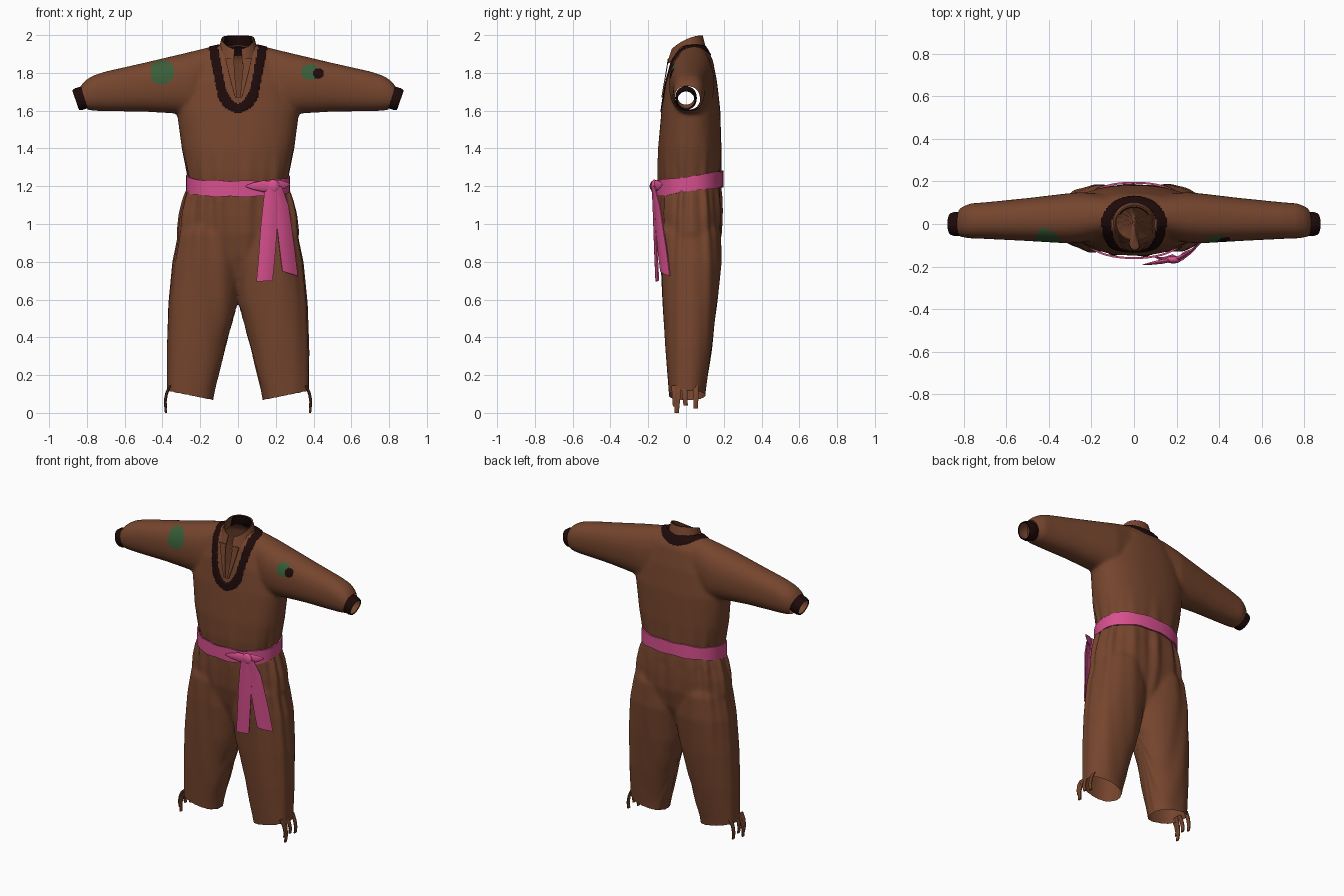
import bpy, bmesh, math
from mathutils import Vector as V

if "Cube" in bpy.data.objects:
    bpy.data.objects.remove(bpy.data.objects["Cube"])


def material(name, rgb):
    m = bpy.data.materials.new(name)
    m.diffuse_color = (*rgb, 1)
    m.use_nodes = True
    m.node_tree.nodes["Principled BSDF"].inputs["Base Color"].default_value = m.diffuse_color
    return m


BROWN = material("brown cloth", (0.18, 0.06, 0.027))
DARK = material("dark trim", (0.013, 0.003, 0.003))
PINK = material("pink sash", (0.68, 0.08, 0.27))
GREEN = material("green patch", (0.042, 0.11, 0.04))


def oval(c, u, v, n=2.3, count=56):
    """Superellipse ring around c with half axes u and v."""
    pts = []
    for i in range(count):
        a = 2 * math.pi * i / count
        p, q = math.cos(a), math.sin(a)
        pts.append(V(c) + V(u) * math.copysign(abs(p) ** (2 / n), p)
                   + V(v) * math.copysign(abs(q) ** (2 / n), q))
    return pts


def loft(name, rings, mats, closed=True, caps=False, thick=0):
    bm = bmesh.new()
    rows = [[bm.verts.new(p) for p in r] for r in rings]
    n = len(rows[0])
    for a, b in zip(rows, rows[1:]):
        for i in range(n if closed else n - 1):
            j = (i + 1) % n
            bm.faces.new((a[i], a[j], b[j], b[i]))
    if caps:
        bm.faces.new(rows[0])
        bm.faces.new(rows[-1])
    bmesh.ops.recalc_face_normals(bm, faces=bm.faces)
    me = bpy.data.meshes.new(name)
    bm.to_mesh(me)
    bm.free()
    for m in mats:
        me.materials.append(m)
    me.shade_smooth()
    ob = bpy.data.objects.new(name, me)
    bpy.context.collection.objects.link(ob)
    if thick:
        s = ob.modifiers.new("thickness", 'SOLIDIFY')
        s.thickness = thick
        s.offset = -1 if len(mats) > 1 else 0
        s.material_offset = len(mats) - 1
    return ob


def z_ring(z, x0, x1, y0, y1, n=2.3):
    return oval(((x0 + x1) / 2, (y0 + y1) / 2, z), ((x1 - x0) / 2, 0, 0), (0, (y1 - y0) / 2, 0), n)


def x_ring(x, top, bottom, y0, y1):
    return oval((x, (y0 + y1) / 2, (top + bottom) / 2), (0, (y1 - y0) / 2, 0), (0, 0, (top - bottom) / 2))


# Solid volumes of the garment: trunk, sleeves, legs (z, half width, front, back)
trunk = [(.63, .05, -.03, .06), (.72, .15, -.07, .11), (.83, .28, -.11, .16), (.95, .322, -.137, .185),
         (1.05, .31, -.145, .188), (1.15, .282, -.148, .185), (1.21, .258, -.145, .18), (1.27, .27, -.15, .185),
         (1.4, .298, -.148, .187), (1.6, .325, -.13, .182), (1.75, .3, -.11, .165), (1.87, .22, -.08, .142),
         (1.945, .12, -.04, .1)]
body = loft("garment_body", [z_ring(z, -w, w, f, b) for z, w, f, b in trunk], [BROWN, DARK, GREEN], caps=True)
half = [(.0, 1.95, 1.62, -.05, .12), (.15, 1.937, 1.6, -.065, .14), (.25, 1.912, 1.575, -.088, .15),
        (.33, 1.893, 1.585, -.09, .142), (.5, 1.853, 1.595, -.08, .122), (.7, 1.808, 1.597, -.07, .102),
        (.77, 1.785, 1.6, -.068, .097), (.81, 1.76, 1.607, -.062, .08), (.845, 1.715, 1.62, -.05, .05)]
stations = [(-s[0], *s[1:]) for s in half[:0:-1]] + half
parts = [loft("sleeves", [x_ring(*s) for s in stations], [BROWN], caps=True)]
legs = [(.02, .14, .37, -.085, .095), (.12, .122, .378, -.092, .103), (.35, .066, .377, -.108, .138),
        (.58, .004, .368, -.122, .165), (.8, -.025, .345, -.133, .185), (.95, .0, .312, -.135, .18),
        (1.05, .04, .26, -.105, .145), (1.14, .1, .18, -.04, .08)]
for s in (-1, 1):
    parts.append(loft("leg", [z_ring(z, *sorted((s * a, s * b)), f, k) for z, a, b, f, k in legs], [BROWN], caps=True))

# Fuse into one cloth surface
for o in parts + [body]:
    o.select_set(True)
bpy.context.view_layer.objects.active = body
bpy.ops.object.join()
r = body.modifiers.new("fuse", 'REMESH')
r.mode = 'VOXEL'
r.voxel_size = 0.008
sm = body.modifiers.new("soften", 'SMOOTH')
sm.factor, sm.iterations = 0.5, 24
bpy.ops.object.convert(target='MESH')
body = bpy.context.view_layer.objects.active
body.select_set(False)

bm = bmesh.new()
bm.from_mesh(body.data)
bm.normal_update()

# Gathered folds spreading from the waist
for v in bm.verts:
    x, y, z = v.co
    if z < 1.5 and abs(x) < .42:
        a = math.atan2((y - .02) * 1.8, x)
        amp = .008 * math.exp(-abs(z - 1.12) / (.25 if z < 1.12 else .12)) + .002
        w = math.sin(13 * a + 1.3 * math.sin(3 * a)) + .4 * math.sin(23 * a + 2)
        v.co += v.normal * amp * w * .7 * min(1, (1.5 - z) / .2)

# Open the sleeve ends and the slanted trouser hems
for s in (-1, 1):
    for co, no, test in (((s * .815, 0, 1.67), (-s, 0, .3), lambda c: c.x * s > .6),
                         ((s * .13, 0, .067), (-s * .2, 0, 1), lambda c: c.x * s > 0 and c.z < .4)):
        fs = [f for f in bm.faces if test(f.calc_center_median())]
        geom = set(fs) | {e for f in fs for e in f.edges} | {v for f in fs for v in f.verts}
        bmesh.ops.bisect_plane(bm, geom=list(geom), plane_co=co, plane_no=no, clear_inner=True)


# Neck hole and front slit
def is_open(c):
    if c.z > 1.8 and (c.x / .092) ** 2 + (c.y / .09) ** 2 < 1:
        return True
    return c.y < 0 and 1.67 < c.z < 1.92 and abs(c.x - .003) < .006 + .026 * (c.z - 1.67) / .2


bmesh.ops.delete(bm, geom=[f for f in bm.faces if is_open(f.calc_center_median())], context='FACES')
for _ in range(3):
    bmesh.ops.smooth_vert(bm, verts=[v for v in bm.verts if v.is_boundary], factor=.5,
                          use_axis_x=True, use_axis_y=True, use_axis_z=True)


# Trim region: U on the chest continued as an oval round the back of the neck
def in_u(c, inset):
    if c.y >= 0:
        return c.z > 1.8 and (c.x / (.155 - inset)) ** 2 + (c.y / (.132 - inset * .8)) ** 2 < 1
    w = .155 - inset - .19 * max(0, 1.93 - c.z)
    low = 1.59 + inset
    if c.z < low + .1:
        w *= math.sqrt(max(0, 1 - ((low + .1 - c.z) / .1) ** 2))
    return c.z > low and abs(c.x) < w


def octagon(c, x, z, r):
    dx, dz = abs(c.x - x), abs(c.z - z)
    return max(dx, dz) < r and dx + dz < 1.5 * r


for f in bm.faces:
    c = f.calc_center_median()
    f.material_index = 0
    if c.z > 1.57 and in_u(c, 0) and not in_u(c, .05):
        f.material_index = 1
    elif f.normal.y < 0 and 1.7 < c.z < 1.9:
        if octagon(c, .425, 1.797, .026):
            f.material_index = 1
        elif octagon(c, -.402, 1.803, .06) or octagon(c, .382, 1.803, .042):
            f.material_index = 2
for v in bm.verts:
    if v.link_faces and all(f.material_index == 1 for f in v.link_faces):
        v.co += v.normal * .005
bm.to_mesh(body.data)
bm.free()
body.data.shade_smooth()


# Standing collar, tilted forward, with a dark lining at the back
def collar(name, mat, shrink, a0, a1, t0):
    rings = []
    for k in range(6):
        t = t0 + (1 - t0) * k / 5
        ring = []
        for i in range(41):
            a = math.radians(a0 + (a1 - a0) * i / 40)
            b = (math.sin(a) + 1) / 2
            rx, ry = .107 - .022 * t - shrink, .1 - .02 * t - shrink
            z = (1.85 + .09 * b) + t * (.075 - .018 * b) + .018 * t * math.cos(a) ** 2
            ring.append(V((rx * math.cos(a), ry * math.sin(a) + .006 * t, z)))
        rings.append(ring)
    loft(name, rings, [mat], closed=False, thick=.006)


collar("collar", BROWN, 0, -78, 258, 0)
collar("collar_lining", DARK, .007, 30, 150, .1)

# Front facings running from the collar down beside the slit
for s in (-1, 1):
    loft("neck_facing", [[V((.003 + s * a, y, z)), V((.003 + s * b, y, z))] for a, b, y, z in
                         ((.024, .07, -.094, 1.875), (.022, .055, -.104, 1.81), (.014, .035, -.118, 1.73),
                          (.008, .018, -.128, 1.67))], [BROWN], closed=False, thick=.005)

# Cuffs, sloping down and open at the end
for s in (-1, 1):
    rings = []
    for t, w in ((0, .92), (.25, 1.0), (.75, 1.0), (1, .9)):
        c = (s * (.79 + .07 * t), 0, 1.678 - .022 * t)
        rings.append(oval(c, (0, .057 * w, 0), (s * .02 * w, 0, .057 * w), 2, 32))
    loft("cuff", rings, [DARK, BROWN], thick=.007)

# Torn strips hanging from the outer hem corners
for s in (-1, 1):
    for y, low, lean in ((-.062, .035, .002), (-.038, 0, -.006), (-.01, .04, .004), (.052, .022, 0)):
        rings = []
        for t in (0, .35, .7, 1):
            x = s * (.36 + .018 * math.sin(t * 2.6) + .012 * t)
            z = .145 + (low - .145) * t
            rings.append(oval((x, y + lean * t * 2, z), (.006, 0, 0), (0, .016 - .004 * t, 0), 3, 10))
        loft("hem_strip", rings, [BROWN], caps=True)

# Sash round the waist, higher at the back
rings = []
for k in (-1, -.33, .33, 1):
    ring = z_ring(1.21, -.27, .27, -.16, .194)
    for p in ring:
        p.z += k * .042 + .028 * p.y / .19 + .003 * k * math.sin(p.x * 40)
    rings.append(ring)
loft("sash", rings, [PINK], thick=.009)


# Sash tails, bow ends and knot (left x, left y, right x, right y, z, rise)
def ribbon(name, rows):
    rings = []
    for xa, ya, xb, yb, z, dz in rows:
        rings.append([V((xa + (xb - xa) * i / 6, ya + (yb - ya) * i / 6 - .008 * math.sin(math.pi * i / 6),
                         z + dz * i / 6)) for i in range(7)])
    loft(name, rings, [PINK], closed=False, thick=.007)


ribbon("sash_tail_inner", [(.145, -.172, .2, -.172, 1.2, 0), (.135, -.17, .215, -.163, 1.12, 0),
                           (.12, -.165, .207, -.158, .98, 0), (.11, -.16, .195, -.152, .83, 0),
                           (.098, -.155, .182, -.145, .695, .005)])
ribbon("sash_tail_outer", [(.175, -.175, .23, -.165, 1.2, 0), (.19, -.165, .265, -.138, 1.1, 0),
                           (.207, -.158, .283, -.12, .98, 0), (.222, -.146, .3, -.1, .85, 0),
                           (.235, -.134, .315, -.085, .75, -.025)])
for name, tip, root in (("bow_end_left", (.04, -.192, 1.2), (.17, -.17, 1.2)),
                        ("bow_end_right", (.275, -.125, 1.21), (.19, -.17, 1.2))):
    a, b = V(tip), V(root)
    loft(name, [oval(b.lerp(a, t), (0, .011 * w, 0), (0, 0, .03 * w), 2, 16)
                for t, w in ((0, .9), (.3, 1), (.7, .6), (1, .12))], [PINK], caps=True)
loft("sash_knot", [z_ring(1.2 + .036 * math.sin(a), .185 - .034 * math.cos(a), .185 + .034 * math.cos(a),
                          -.168 - .017 * math.cos(a), -.168 + .017 * math.cos(a), 2.5)
                   for a in [math.radians(d) for d in range(-80, 81, 20)]], [PINK], caps=True)

# Bake thickness and keep cloth edges crisp on the small parts
for o in bpy.context.scene.objects:
    o.select_set(o != body)
    if o != body:
        bpy.context.view_layer.objects.active = o
bpy.ops.object.convert(target='MESH')
bpy.ops.object.shade_smooth_by_angle(angle=math.radians(40))
